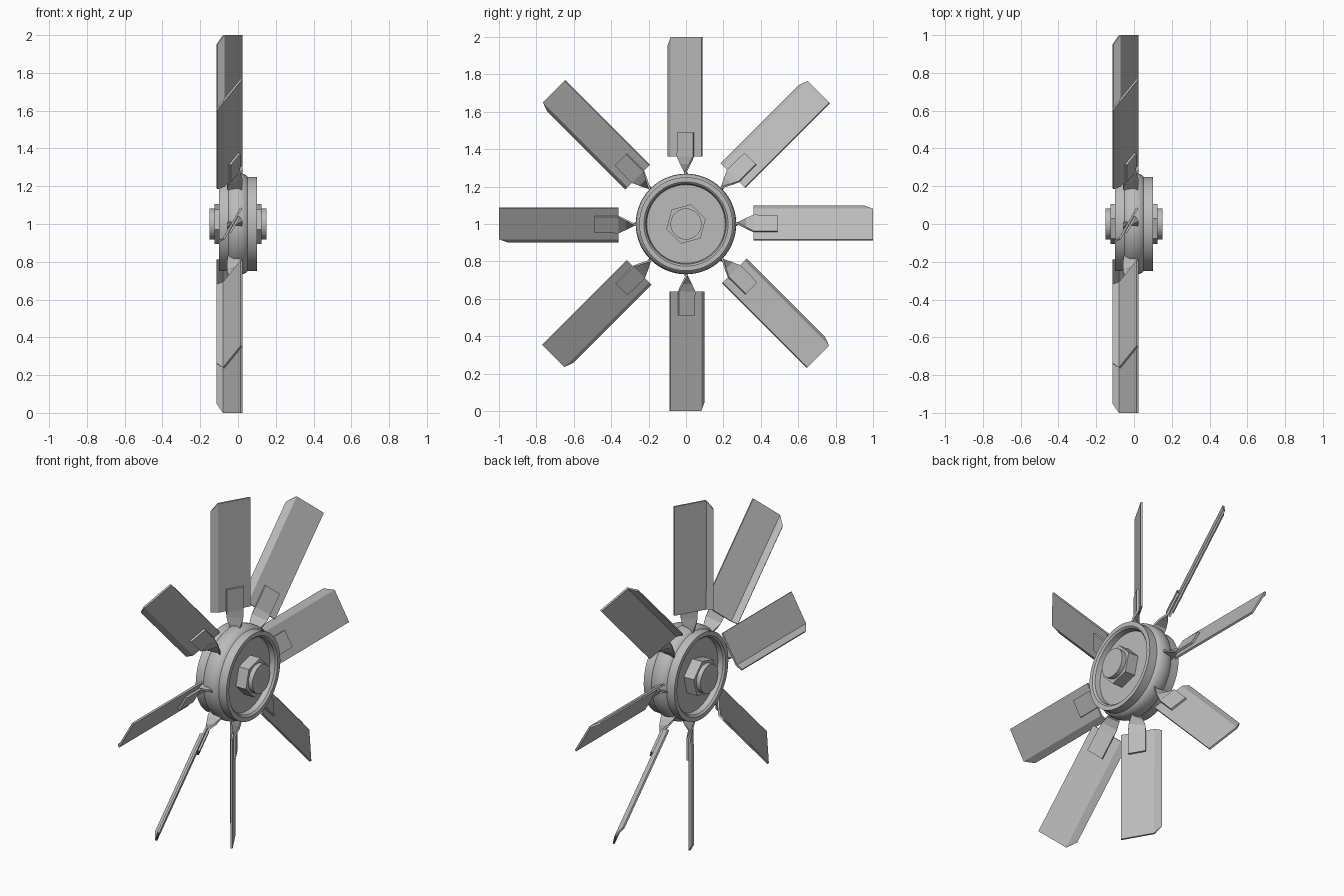
import bpy, bmesh, math
from mathutils import Vector, Matrix

cube = bpy.data.objects.get("Cube")
if cube:
    bpy.data.objects.remove(cube, do_unlink=True)

grey = bpy.data.materials.new("plain grey")
grey.use_nodes = True
COLOUR = (0.5, 0.5, 0.5, 1)
grey.diffuse_color = COLOUR
grey.node_tree.nodes["Principled BSDF"].inputs["Base Color"].default_value = COLOUR

AXIS_HEIGHT = 1.0
BLADES = 8


def add_object(name, bm, smooth=False):
    mesh = bpy.data.meshes.new(name)
    bmesh.ops.recalc_face_normals(bm, faces=bm.faces)
    bm.to_mesh(mesh)
    bm.free()
    mesh.materials.append(grey)
    obj = bpy.data.objects.new(name, mesh)
    bpy.context.collection.objects.link(obj)
    obj.location.z = AXIS_HEIGHT
    if smooth:
        bpy.ops.object.select_all(action='DESELECT')
        obj.select_set(True)
        bpy.context.view_layer.objects.active = obj
        bpy.ops.object.shade_smooth_by_angle(angle=math.radians(35))
    return obj


def turned(name, profile, steps=64):
    """Spin an (x, radius) profile about the x axis."""
    bm = bmesh.new()
    verts = [bm.verts.new((x, 0, r)) for x, r in profile]
    edges = [bm.edges.new(pair) for pair in zip(verts, verts[1:])]
    bmesh.ops.spin(bm, geom=verts + edges, cent=(0, 0, 0), axis=(1, 0, 0),
                   angle=math.tau, steps=steps)
    bmesh.ops.remove_doubles(bm, verts=bm.verts, dist=0.0005)
    return add_object(name, bm, True)


def axial_prism(name, x0, x1, radius, sides, turn=0.0):
    bm = bmesh.new()
    bmesh.ops.create_cone(bm, cap_ends=True, segments=sides, radius1=radius,
                          radius2=radius, depth=x1 - x0)
    place = (Matrix.Translation(((x0 + x1) / 2, 0, 0))
             @ Matrix.Rotation(turn, 4, 'X') @ Matrix.Rotation(math.pi / 2, 4, 'Y'))
    bmesh.ops.transform(bm, matrix=place, verts=bm.verts)
    return add_object(name, bm, sides > 8)


def sheet(name, rows, thickness):
    """Skin rows of points into a thin plate."""
    bm = bmesh.new()
    grid = [[bm.verts.new(p) for p in row] for row in rows]
    for low, high in zip(grid, grid[1:]):
        for i in range(len(low) - 1):
            bm.faces.new((low[i], low[i + 1], high[i + 1], high[i]))
    obj = add_object(name, bm)
    solid = obj.modifiers.new("Thickness", 'SOLIDIFY')
    solid.thickness = thickness
    solid.offset = 0
    return obj


# Hub with a bulged middle band and a dished face on each end
half = [(0.06, 0), (0.06, 0.21), (0.09, 0.215), (0.1, 0.225), (0.1, 0.25),
        (0.05, 0.25), (0.042, 0.258), (0.025, 0.266)]
turned("hub", half + [(0, 0.269)] + [(-x, r) for x, r in reversed(half)])

# Nut and bolt end on both faces
for side, start in (("left", 1), ("right", -1)):
    nut = sorted((start * 0.05, start * 0.125))
    bolt = sorted((start * 0.12, start * 0.152))
    axial_prism(side + "_nut", *nut, 0.109, 6, math.radians(15))
    axial_prism(side + "_bolt_end", *bolt, 0.083, 32)

# Blade: pitched plate with a folded lip whose outer corner is clipped
section = [(0.018, 0.085), (-0.076, -0.078), (-0.112, -0.095)]
tips = (1.0, 1.0, 0.95)
blade_rows = [[(x, y, 0.36) for x, y in section],
              [(x, y, tip) for (x, y), tip in zip(section, tips)]]

# Bracket: flat pad on the blade, with a neck twisting down to the hub
centre = Vector((-0.018, -0.003, 0))
pad = Vector((0.025, 0.043, 0))
bracket_rows = []
for radius, angle, scale in ((0.24, -85, 0.75), (0.28, -56, 0.8), (0.32, -28, 0.9),
                             (0.36, 0, 1), (0.49, 0, 1)):
    arm = Matrix.Rotation(math.radians(angle), 3, 'Z') @ pad * scale
    up = Vector((0, 0, radius))
    bracket_rows.append([centre - arm + up, centre + arm + up])

for i in range(BLADES):
    turn = i * math.tau / BLADES
    for part in (sheet(f"blade_{i + 1}", blade_rows, 0.011),
                 sheet(f"bracket_{i + 1}", bracket_rows, 0.012)):
        part.rotation_euler.x = turn
